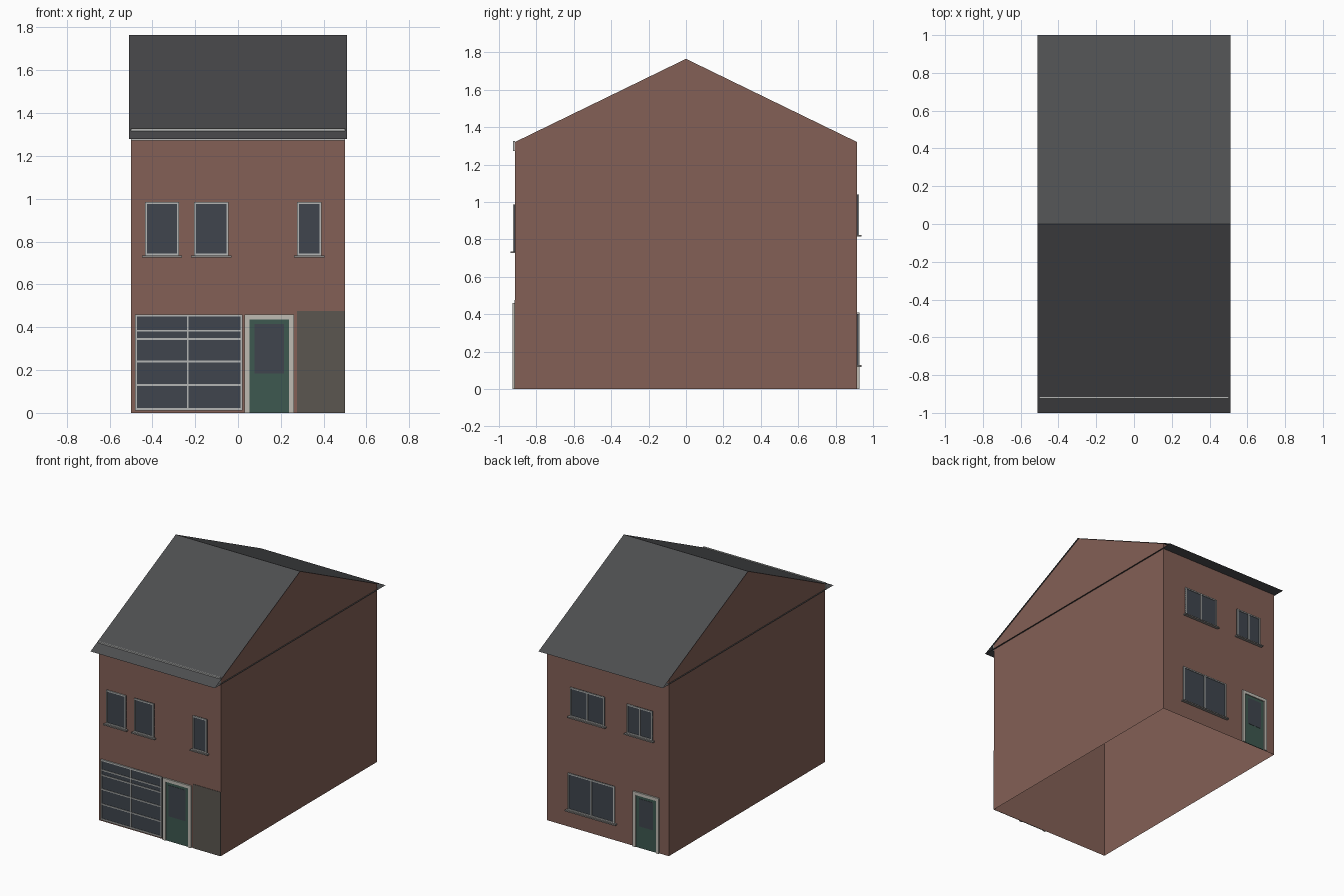
import bpy

if "Cube" in bpy.data.objects:
    bpy.data.objects.remove(bpy.data.objects["Cube"])

W, D, EAVE, RIDGE = 0.5, 0.915, 1.32, 1.765
SOFFIT = 1.28


def material(name, r, g, b):
    m = bpy.data.materials.new(name)
    m.diffuse_color = (r, g, b, 1)
    m.use_nodes = True
    m.node_tree.nodes["Principled BSDF"].inputs["Base Color"].default_value = m.diffuse_color
    return m


BRICK = material("brick", 0.227, 0.117, 0.093)
SLATE = material("slate", 0.075, 0.076, 0.08)
GLASS = material("glass", 0.05, 0.06, 0.075)
WHITE = material("frame_paint", 0.46, 0.47, 0.46)
CREAM = material("door_frame_paint", 0.52, 0.5, 0.45)
SILL = material("sill_stone", 0.25, 0.24, 0.23)
GREEN = material("door_paint", 0.048, 0.098, 0.08)
GREY = material("passage_grey", 0.105, 0.093, 0.08)


def mesh(name, verts, faces, mat):
    me = bpy.data.meshes.new(name)
    me.from_pydata(verts, [], faces)
    me.materials.append(mat)
    ob = bpy.data.objects.new(name, me)
    bpy.context.collection.objects.link(ob)
    return ob


def slabs(name, rects, side, depth, mat):
    """Thin boxes (x0, x1, z0, z1) standing off the front (-1) or back (1) wall."""
    verts, faces = [], []
    ya, yb = sorted((side * (D + 0.0005), side * (D + depth)))
    for x0, x1, z0, z1 in rects:
        n = len(verts)
        verts += [(x, y, z) for z in (z0, z1)
                  for x, y in ((x0, ya), (x1, ya), (x1, yb), (x0, yb))]
        faces += [[n + i for i in f] for f in (
            (3, 2, 1, 0), (4, 5, 6, 7), (0, 1, 5, 4),
            (1, 2, 6, 5), (2, 3, 7, 6), (3, 0, 4, 7))]
    return mesh(name, verts, faces, mat)


def window(name, x0, x1, z0, z1, side, uprights=(), rails=(), sill=True, t=0.009):
    slabs(name + "_glass", [(x0, x1, z0, z1)], side, 0.005, GLASS)
    bars = [(x0, x0 + t, z0, z1), (x1 - t, x1, z0, z1),
            (x0 + t, x1 - t, z0, z0 + t), (x0 + t, x1 - t, z1 - t, z1)]
    bars += [(x - 0.004, x + 0.004, z0 + t, z1 - t) for x in uprights]
    bars += [(x0 + t, x1 - t, z - 0.004, z + 0.004) for z in rails]
    slabs(name + "_frame", bars, side, 0.01, WHITE)
    if sill:
        slabs(name + "_sill", [(x0 - 0.014, x1 + 0.014, z0 - 0.009, z0)], side, 0.023, SILL)


def door(name, x0, x1, z1, t, pane, side):
    slabs(name + "_frame", [(x0, x0 + t, 0, z1), (x1 - t, x1, 0, z1),
                            (x0 + t, x1 - t, z1 - t, z1)], side, 0.012, CREAM)
    slabs(name + "_leaf", [(x0 + t, x1 - t, 0, z1 - t)], side, 0.005, GREEN)
    slabs(name + "_pane", [pane], side, 0.007, GLASS)


# Brick shell, open underneath, with gable ends
ring = [(-W, -D), (W, -D), (W, D), (-W, D)]
verts = [(x, y, z) for z in (0, EAVE) for x, y in ring] + [(-W, 0, RIDGE), (W, 0, RIDGE)]
mesh("brick_walls", verts, [(0, 1, 5, 4), (1, 2, 6, 5), (2, 3, 7, 6), (3, 0, 4, 7),
                            (5, 6, 9), (7, 4, 8)], BRICK)

# Thin roof slopes with a flat soffit
R = 0.51
mesh("roof", [(-R, -1, SOFFIT), (R, -1, SOFFIT), (R, 1, SOFFIT), (-R, 1, SOFFIT),
              (-R, 0, RIDGE), (R, 0, RIDGE)],
     [(0, 1, 5, 4), (2, 3, 4, 5), (3, 2, 1, 0)], SLATE)

# Front fascia board
slabs("front_fascia", [(-W, W, 1.273, 1.327)], -1, 0.009, WHITE)

# Front openings
for i, (x0, x1) in enumerate(((-0.435, -0.275), (-0.205, -0.045), (0.275, 0.39))):
    window(f"front_upper_window_{i + 1}", x0, x1, 0.735, 0.985, -1)
window("shop_window", -0.482, 0.022, 0.012, 0.46, -1, (-0.235,),
       (0.13, 0.24, 0.345, 0.383), sill=False, t=0.011)
door("front_door", 0.03, 0.262, 0.46, 0.023, (0.077, 0.215, 0.185, 0.415), -1)
slabs("side_passage", [(0.275, W, 0, 0.475)], -1, 0.003, GREY)

# Back openings
window("back_upper_window_1", 0.025, 0.305, 0.824, 1.04, 1, (0.165,))
window("back_upper_window_2", -0.37, -0.16, 0.824, 1.04, 1, (-0.265,))
window("back_lower_window", -0.06, 0.325, 0.127, 0.4, 1, (0.132,))
door("back_door", -0.425, -0.21, 0.41, 0.023, (-0.375, -0.26, 0.16, 0.365), 1)
